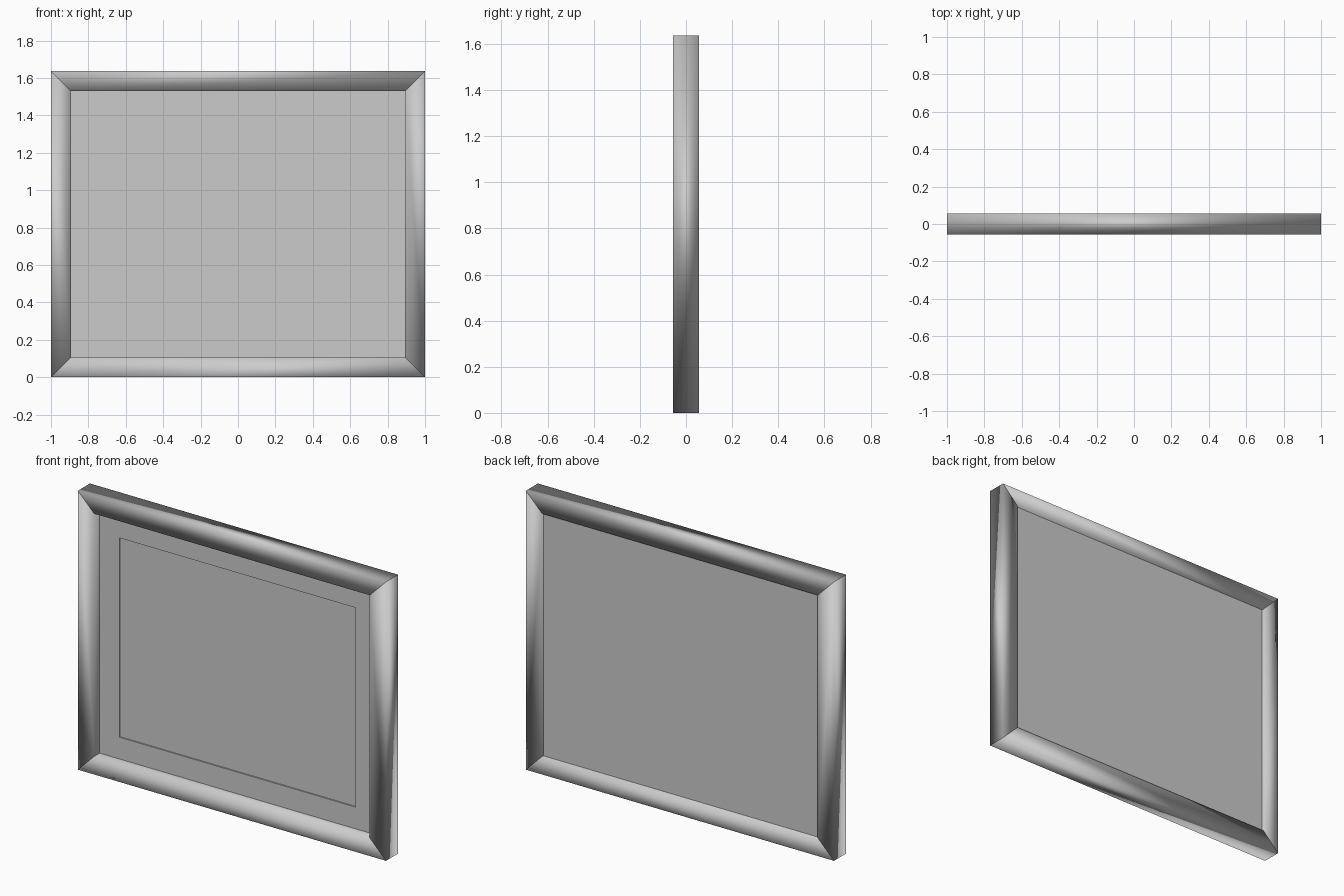
import bpy, bmesh

cube = bpy.data.objects.get("Cube")
if cube:
    bpy.data.objects.remove(cube, do_unlink=True)

W, H, D, BAR = 1.0, 0.818, 0.056, 0.106   # half width, half height, half depth, bar width
MAT_BORDER = 0.18

grey = bpy.data.materials.new("plain grey")
grey.use_nodes = True
colour = (0.6, 0.6, 0.6, 1)
grey.diffuse_color = colour
grey.node_tree.nodes["Principled BSDF"].inputs["Base Color"].default_value = colour


def prism(name, outline, front, back, smooth=False):
    """Extrude an x/z outline from front to back; z is measured from the middle."""
    bm = bmesh.new()
    face = bm.faces.new([bm.verts.new((x, front, z + H)) for x, z in outline])
    ext = bmesh.ops.extrude_face_region(bm, geom=[face], use_keep_orig=True)
    moved = [v for v in ext["geom"] if isinstance(v, bmesh.types.BMVert)]
    bmesh.ops.translate(bm, verts=moved, vec=(0, back - front, 0))
    bmesh.ops.recalc_face_normals(bm, faces=bm.faces)
    for f in bm.faces:
        f.smooth = smooth
    mesh = bpy.data.meshes.new(name)
    bm.to_mesh(mesh)
    bm.free()
    mesh.materials.append(grey)
    obj = bpy.data.objects.new(name, mesh)
    bpy.context.collection.objects.link(obj)
    return obj


def corners(w, h):
    return [(-w, -h), (w, -h), (w, h), (-w, h)]


def mitred_ring(names, w, h, border, front, back, smooth):
    """Four mitred strips around a rectangular opening."""
    outer, inner = corners(w, h), corners(w - border, h - border)
    for i, name in enumerate(names):
        j = (i + 1) % 4
        prism(name, [outer[i], outer[j], inner[j], inner[i]], front, back, smooth)


# Frame mouldings, softly shaded
mitred_ring(["frame_bottom", "frame_left", "frame_top", "frame_right"],
            W, H, BAR, -D, D, True)

# Mount board with a window opening, made as one piece
iw, ih = W - BAR, H - BAR
backing = prism("mount_and_backing", corners(iw, ih), -0.005, D - 0.01)
bm = bmesh.new()
bm.from_mesh(backing.data)
bm.faces.ensure_lookup_table()
front_face = min(bm.faces, key=lambda f: f.calc_center_median().y)
bmesh.ops.inset_region(bm, faces=[front_face], thickness=MAT_BORDER)

# Picture surface set slightly behind the mount
ext = bmesh.ops.extrude_discrete_faces(bm, faces=[front_face])
picture = ext["faces"][0]
bmesh.ops.translate(bm, verts=picture.verts, vec=(0, 0.008, 0))
bm.to_mesh(backing.data)
bm.free()
